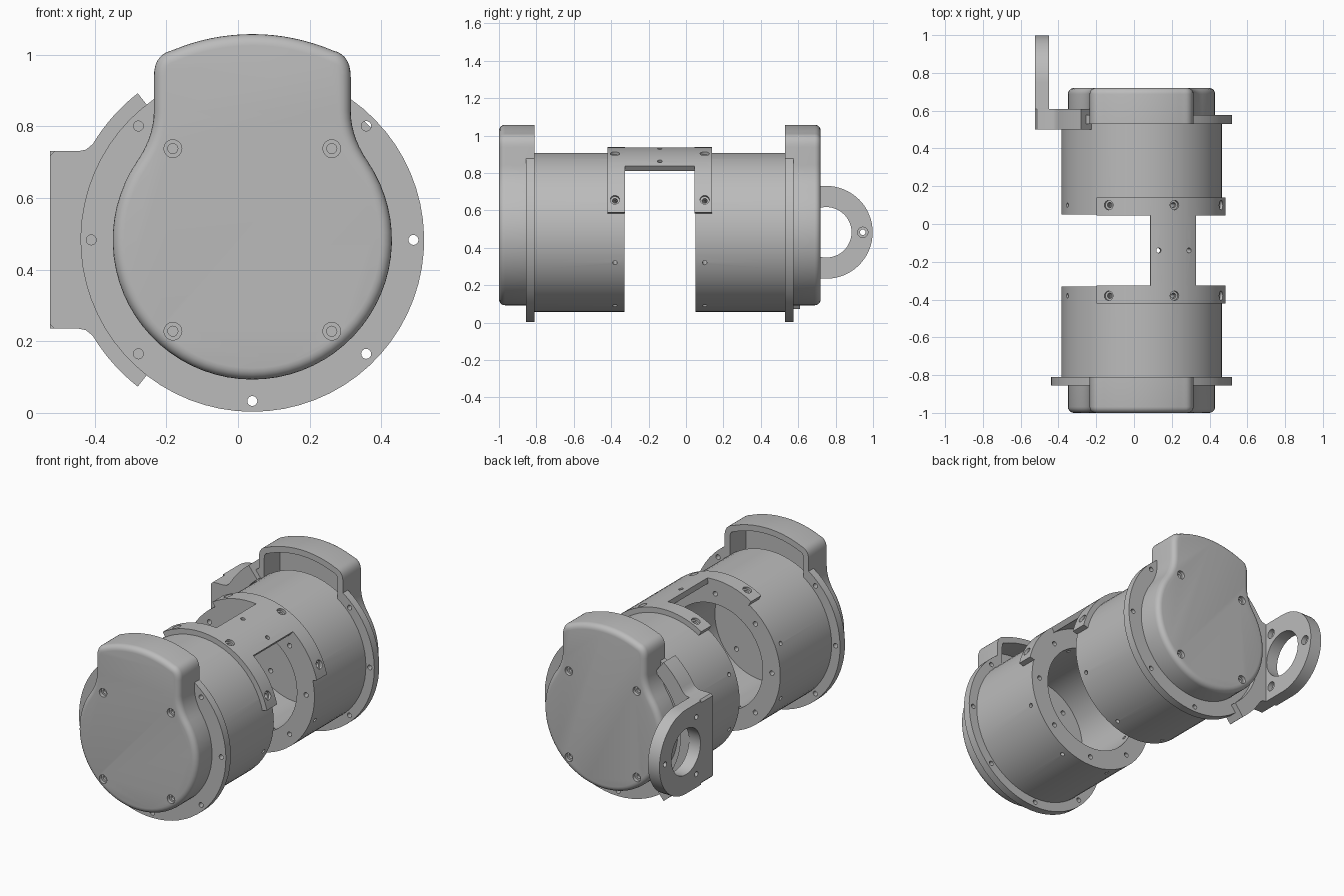
import bpy, bmesh
from math import cos, sin, radians, pi, sqrt, acos
from mathutils import Matrix, Vector

if "Cube" in bpy.data.objects:
    bpy.data.objects.remove(bpy.data.objects["Cube"])

CX, CZ = 0.04, 0.483          # housing axis
MID = -0.14                   # mirror plane of the two housings
SEG = 64

grey = bpy.data.materials.new("plain_grey")
grey.use_nodes = True
grey.diffuse_color = (0.5, 0.5, 0.5, 1)
grey.node_tree.nodes["Principled BSDF"].inputs["Base Color"].default_value = (0.5, 0.5, 0.5, 1)


def loft(bm, loops):
    """Closed solid through a row of equal-sized loops, capped at both ends."""
    rings = [[bm.verts.new(p) for p in loop] for loop in loops]
    n = len(rings[0])
    for a, b in zip(rings, rings[1:]):
        for i in range(n):
            j = (i + 1) % n
            bm.faces.new((a[i], a[j], b[j], b[i]))
    bm.faces.new(rings[0])
    bm.faces.new(rings[-1])


def finish(name, bm):
    bmesh.ops.recalc_face_normals(bm, faces=bm.faces[:])
    mesh = bpy.data.meshes.new(name)
    bm.to_mesh(mesh)
    bm.free()
    mesh.materials.append(grey)
    obj = bpy.data.objects.new(name, mesh)
    bpy.context.collection.objects.link(obj)
    return obj


def solid(name, loops):
    bm = bmesh.new()
    loft(bm, loops)
    return finish(name, bm)


def on_y(points, y):
    """Place (across, up) points around the housing axis at depth y."""
    return [Vector((CX + u, y, CZ + v)) for u, v in points]


def arc(r, a0, a1, n):
    return [(r * cos(radians(a0 + (a1 - a0) * i / n)),
             r * sin(radians(a0 + (a1 - a0) * i / n))) for i in range(n + 1)]


def circle(r, n=SEG):
    return arc(r, 0, 360, n)[:-1]


def drill(obj, holes):
    """Cut stepped round holes; each is (start, direction, [(radius, depth)...])."""
    bm = bmesh.new()
    for start, direction, steps in holes:
        rot = Vector(direction).to_track_quat('Z', 'Y').to_matrix()
        n = 48 if steps[0][0] > 0.1 else 16
        loft(bm, [[Vector(start) + rot @ Vector((u, v, d)) for u, v in circle(r, n)]
                  for r, d in steps])
    cutter = finish("hole_cutter", bm)
    cutter.hide_render = True
    mod = obj.modifiers.new("holes", 'BOOLEAN')
    mod.operation, mod.solver, mod.object = 'DIFFERENCE', 'EXACT', cutter
    deps = bpy.context.evaluated_depsgraph_get()
    mesh = bpy.data.meshes.new_from_object(obj.evaluated_get(deps))
    obj.modifiers.clear()
    obj.data = mesh
    bpy.data.objects.remove(cutter)


def smooth(obj):
    bpy.ops.object.select_all(action='DESELECT')
    obj.select_set(True)
    bpy.context.view_layer.objects.active = obj
    bpy.ops.object.shade_smooth_by_angle(angle=radians(30))


def radial(angle):
    return Vector((cos(radians(angle)), 0, sin(radians(angle))))


AXIS = Vector((CX, 0, CZ))
parts = []

# Housing barrel: open towards the middle, end wall at the flange
barrel = solid("front_barrel", [on_y(circle(r), y) for r, y in
               [(0.425, -0.85), (0.425, -0.33), (0.31, -0.33), (0.31, -0.77)]])
holes = []
for k in range(8):
    out = radial(22.5 + 45 * k)
    holes.append((AXIS + out * 0.5 + Vector((0, -0.38, 0)), -out, [(0.012, 0), (0.012, 0.23)]))
    rim = radial(45 * k) * 0.37
    holes.append((AXIS + rim + Vector((0, -0.32, 0)), (0, -1, 0), [(0.014, 0), (0.014, 0.06)]))
for k in range(4):
    inner = radial(45 + 90 * k) * 0.24
    holes.append((AXIS + inner + Vector((0, -0.76, 0)), (0, -1, 0), [(0.014, 0), (0.014, 0.04)]))
drill(barrel, holes)

# Flange: ring cut away below the cap's raised box
HALF = 0.275
edge = 180 / pi * acos(HALF / 0.48)
ring = arc(0.48, 180 - edge, 360 + edge, 54) + [(HALF, 0.3), (-HALF, 0.3)]
flange = solid("front_flange", [on_y(ring, -0.856), on_y(ring, -0.81)])
drill(flange, [(AXIS + radial(135 + 45 * k) * 0.45 + Vector((0, -0.9, 0)), (0, 1, 0),
                [(0.014, 0), (0.014, 0.12)]) for k in range(7)])


# End cap: round cover with a raised box on top, hollow behind
def bend(a, c, b, n=7):
    return [tuple((1 - t) ** 2 * a[i] + 2 * t * (1 - t) * c[i] + t * t * b[i] for i in (0, 1))
            for t in [k / n for k in range(n + 1)]]


R, TOP = 0.39, 0.575
ax, az = sqrt(R * R - 0.22 ** 2), 0.22
cz = az + (ax - HALF) * ax / az
tx = 0.225
tz = sqrt(TOP ** 2 - tx ** 2)
side = bend((ax, az), (HALF, cz), (HALF, 0.36)) \
    + bend((HALF, 0.455), (HALF, tz + 0.02 * 0.2 - 0.015), (tx, tz))
half_top = 180 / pi * acos(tx / TOP)
start = 180 / pi * acos(ax / R)
outline = side + arc(TOP, half_top, 180 - half_top, 16)[1:-1] \
    + [(-u, v) for u, v in reversed(side)] \
    + arc(R, 180 - start, 360 + start, 48)[1:-1]


def inset(points, d):
    n, res = len(points), []
    for i in range(n):
        t = Vector(points[(i + 1) % n]) - Vector(points[i - 1])
        t.normalize()
        res.append((points[i][0] - t.y * d, points[i][1] + t.x * d))
    return res


ROUND, WALL = 0.032, 0.035
loops = [on_y(inset(outline, WALL), -0.96), on_y(inset(outline, WALL), -0.81)]
loops += [on_y(outline, -0.81)]
for k in range(6):
    a = k / 5 * pi / 2
    loops.append(on_y(inset(outline, ROUND * (1 - cos(a))), -1 + ROUND * (1 - sin(a))))
cap = solid("front_cap", loops)
drill(cap, [(AXIS + Vector((0.222 * sx, -1.01, 0.255 * sz)), (0, 1, 0),
             [(0.025, 0), (0.025, 0.03), (0.014, 0.03), (0.014, 0.045)])
            for sx in (-1, 1) for sz in (-1, 1)])

# Mirror the front housing to the back
flip = Matrix.Translation((0, 2 * MID, 0)) @ Matrix.Scale(-1, 4, (0, 1, 0))
for obj in (barrel, flange, cap):
    mesh = obj.data.copy()
    mesh.transform(flip)
    mesh.flip_normals()
    twin = bpy.data.objects.new(obj.name.replace("front", "back"), mesh)
    bpy.context.collection.objects.link(twin)
    parts += [obj, twin]

# Saddle: two curved bands joined by a strip over the gap
bm = bmesh.new()
rows = (-0.42, -0.325, 0.045, 0.14)
STEPS, STRIP = 13, 4
grid = [[bm.verts.new(AXIS + radial(67.5 + 4.15 * k) * 0.456 + Vector((0, y, 0)))
         for k in range(-STEPS, STEPS + 1)] for y in rows]
for j in range(3):
    for i in range(2 * STEPS):
        if j != 1 or STEPS - STRIP <= i < STEPS + STRIP:
            bm.faces.new((grid[j][i], grid[j][i + 1], grid[j + 1][i + 1], grid[j + 1][i]))
made = bmesh.ops.extrude_face_region(bm, geom=bm.faces[:], use_keep_orig=True)["geom"]
for v in made:
    if isinstance(v, bmesh.types.BMVert):
        v.co.x = CX + (v.co.x - CX) * 0.424 / 0.456
        v.co.z = CZ + (v.co.z - CZ) * 0.424 / 0.456
saddle = finish("saddle_bridge", bm)
holes = []
for a in (22.5, 67.5, 112.5):
    for y in (-0.38, 0.1):
        holes.append((AXIS + radial(a) * 0.48 + Vector((0, y, 0)), -radial(a),
                      [(0.025, 0), (0.025, 0.04), (0.014, 0.04), (0.014, 0.08)]))
for a in (56.5, 78.5):
    holes.append((AXIS + radial(a) * 0.48 + Vector((0, MID, 0)), -radial(a),
                  [(0.013, 0), (0.013, 0.08)]))
drill(saddle, holes)
parts.append(saddle)

# Side clamp: arc gripping the back flange, with a flat outer block
OUT, TALL = -0.565, 0.248
upper = arc(0.52, 128, 149, 8) + [(-0.465, 0.252), (-0.485, TALL), (OUT + 0.012, TALL),
                                  (OUT, TALL - 0.012)]
profile = upper + [(u, -v) for u, v in reversed(upper)] + arc(0.43, 232, 128, 30)
clamp = solid("side_clamp", [on_y(profile, 0.5), on_y(profile, 0.61)])
parts.append(clamp)

# Ring arm: round-ended plate reaching backwards from the clamp
EYE = 0.75
plate = [(0.61, -TALL)] + [(EYE + u, v) for u, v in arc(TALL, -90, 90, 32)] + [(0.61, TALL)]
arm = solid("ring_arm", [[Vector((x, y, CZ + v)) for y, v in plate] for x in (-0.525, -0.45)])
holes = [((-0.4, EYE, CZ), (-1, 0, 0), [(0.135, 0), (0.135, 0.2)])]
for a in (0, 120, 240):
    p = (-0.4, EYE + 0.195 * cos(radians(a)), CZ + 0.195 * sin(radians(a)))
    holes.append((p, (-1, 0, 0), [(0.028, 0), (0.028, 0.08), (0.015, 0.08), (0.015, 0.2)]))
drill(arm, holes)
parts.append(arm)

for obj in parts:
    smooth(obj)
